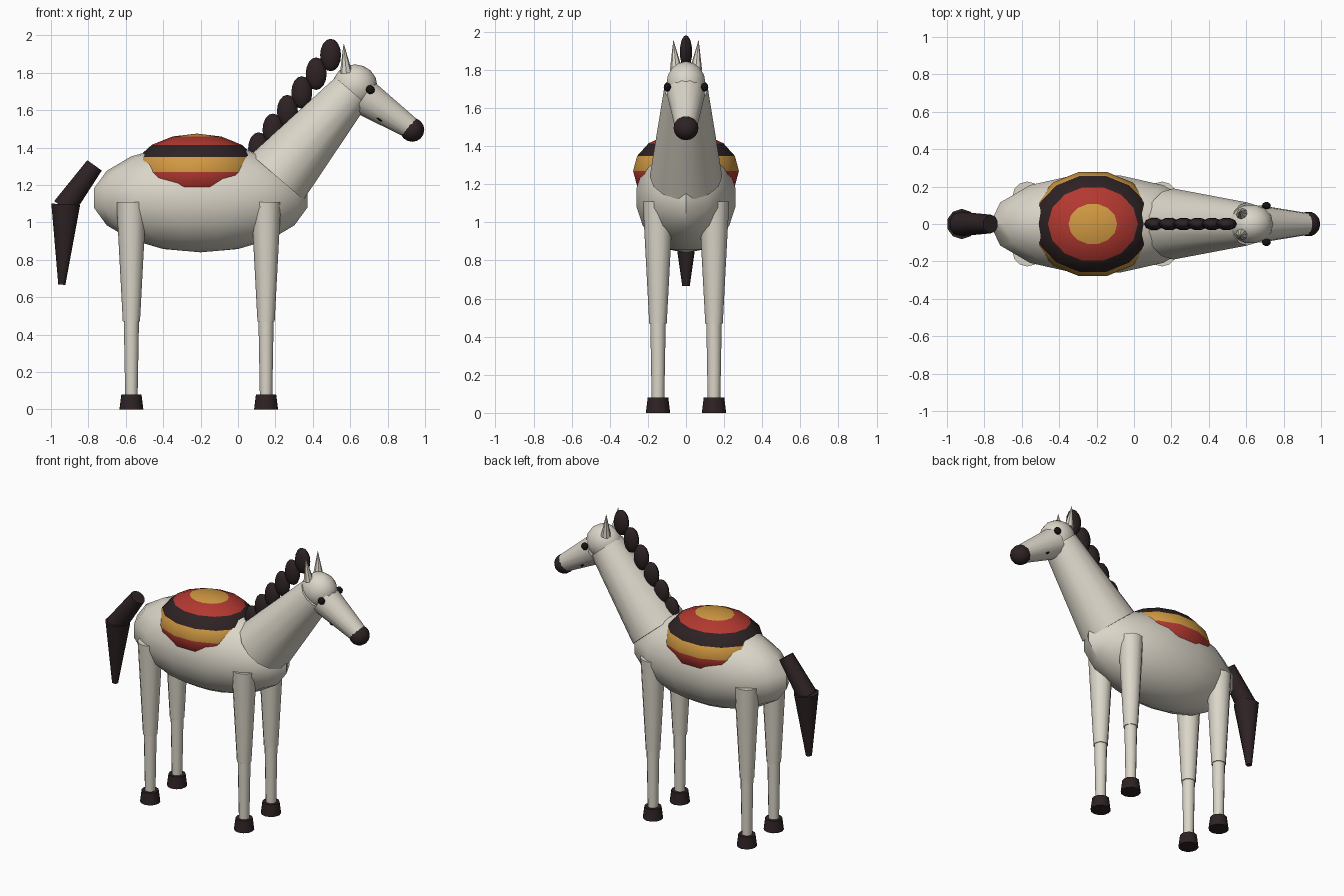
import bpy, bmesh, math
from mathutils import Vector, Matrix

if "Cube" in bpy.data.objects:
    bpy.data.objects.remove(bpy.data.objects["Cube"])


def material(name, rgb):
    m = bpy.data.materials.new(name)
    m.diffuse_color = (*rgb, 1)
    m.use_nodes = True
    m.node_tree.nodes["Principled BSDF"].inputs["Base Color"].default_value = m.diffuse_color
    return m


CREAM = material("cream coat", (0.71, 0.67, 0.58))
DARK = material("dark brown", (0.027, 0.016, 0.017))
RED = material("blanket red", (0.45, 0.04, 0.03))
GOLD = material("blanket gold", (0.64, 0.32, 0.055))
BLACK = material("eye black", (0.008, 0.006, 0.006))


def lathe(name, profile, sides, matrix, mats):
    """Revolve (radius, height) points about local z; radius 0 makes a pole."""
    bm = bmesh.new()
    rings = []
    for r, z in profile:
        n = 1 if r < 1e-6 else sides
        rings.append([bm.verts.new((r * math.cos(math.tau * i / sides),
                                    r * math.sin(math.tau * i / sides), z))
                      for i in range(n)])
    for a, b in zip(rings, rings[1:]):
        for i in range(sides):
            j = (i + 1) % sides
            quad = [a[i % len(a)], a[j % len(a)], b[j % len(b)], b[i % len(b)]]
            bm.faces.new(list(dict.fromkeys(quad)))
    for ring in (rings[0], rings[-1]):
        if len(ring) > 1:
            bm.faces.new(ring)
    bm.transform(matrix)
    bmesh.ops.recalc_face_normals(bm, faces=bm.faces)
    me = bpy.data.meshes.new(name)
    bm.to_mesh(me)
    bm.free()
    ob = bpy.data.objects.new(name, me)
    bpy.context.collection.objects.link(ob)
    for m in mats:
        me.materials.append(m)
    bpy.ops.object.select_all(action='DESELECT')
    ob.select_set(True)
    bpy.context.view_layer.objects.active = ob
    bpy.ops.object.shade_smooth_by_angle(angle=math.radians(40))
    return ob


def ellipsoid(name, centre, radii, mats, sides=14, rings=8, tilt=0):
    profile = [(math.sin(math.pi * k / rings), -math.cos(math.pi * k / rings))
               for k in range(rings + 1)]
    mat = (Matrix.Translation(centre) @ Matrix.Rotation(tilt, 4, 'Y')
           @ Matrix.Diagonal((*radii, 1)))
    return lathe(name, profile, sides, mat, mats)


def taper(name, a, b, ra, rb, mat, sides=12):
    a, b = Vector(a), Vector(b)
    rot = (b - a).to_track_quat('Z', 'Y').to_matrix().to_4x4()
    return lathe(name, [(ra, 0), (rb, (b - a).length)], sides,
                 Matrix.Translation(a) @ rot, [mat])


# Body
ellipsoid("body", (-0.2, 0, 1.13), (0.58, 0.27, 0.29), [CREAM], 14, 9)

# Striped blanket, coloured by height
blanket = ellipsoid("blanket", (-0.22, 0, 1.27), (0.34, 0.285, 0.205),
                    [RED, GOLD, DARK])
for f in blanket.data.polygons:
    z = f.center.z
    f.material_index = (1 if z > 1.46 else 0 if z > 1.415 else
                        2 if z > 1.348 else 1 if z > 1.27 else 0)

# Neck, head and muzzle
taper("neck", (0.21, 0, 1.242), (0.606, 0, 1.702), 0.19, 0.115, CREAM, 14)
ellipsoid("head", (0.625, 0, 1.73), (0.12, 0.105, 0.115), [CREAM])
taper("muzzle", (0.672, 0, 1.672), (0.92, 0, 1.507), 0.1, 0.06, CREAM, 14)
ellipsoid("nose", (0.931, 0, 1.495), (0.065, 0.067, 0.064), [DARK])

# Ears, eyes and mouth marks
for s, side in ((-1, "near"), (1, "far")):
    taper(side + "_ear", (0.578, s * 0.052, 1.80), (0.565, s * 0.066, 1.955),
          0.033, 0.001, CREAM, 8)
    ellipsoid(side + "_eye", (0.708, s * 0.098, 1.71), (0.024, 0.02, 0.024),
              [BLACK], 10, 6)
    ellipsoid(side + "_mouth_mark", (0.755, s * 0.058, 1.55),
              (0.018, 0.008, 0.006), [BLACK], 8, 4, math.radians(35))

# Mane tufts climbing the neck
for i in range(6):
    ellipsoid(f"mane_tuft_{i + 1}", (0.11 + 0.077 * i, 0, 1.395 + 0.1 * i),
              (0.056, 0.034, 0.087), [DARK], 10, 8)

# Tail
taper("tail_upper", (-0.767, 0, 1.305), (-0.932, 0, 1.077), 0.05, 0.066, DARK, 10)
taper("tail_lower", (-0.921, 0, 1.097), (-0.942, 0, 0.667), 0.081, 0.02, DARK, 10)

# Legs and hooves
for x, end in ((0.15, "front"), (-0.57, "back")):
    for s, side in ((-1, "near"), (1, "far")):
        y, n = s * 0.147, f"{end}_{side}_"
        taper(n + "upper_leg", (x, y, 0.47), (x, y, 1.11), 0.046, 0.08, CREAM)
        taper(n + "lower_leg", (x, y, 0.06), (x, y, 0.5), 0.033, 0.041, CREAM)
        taper(n + "hoof", (x, y, 0), (x, y, 0.08), 0.064, 0.054, DARK)
